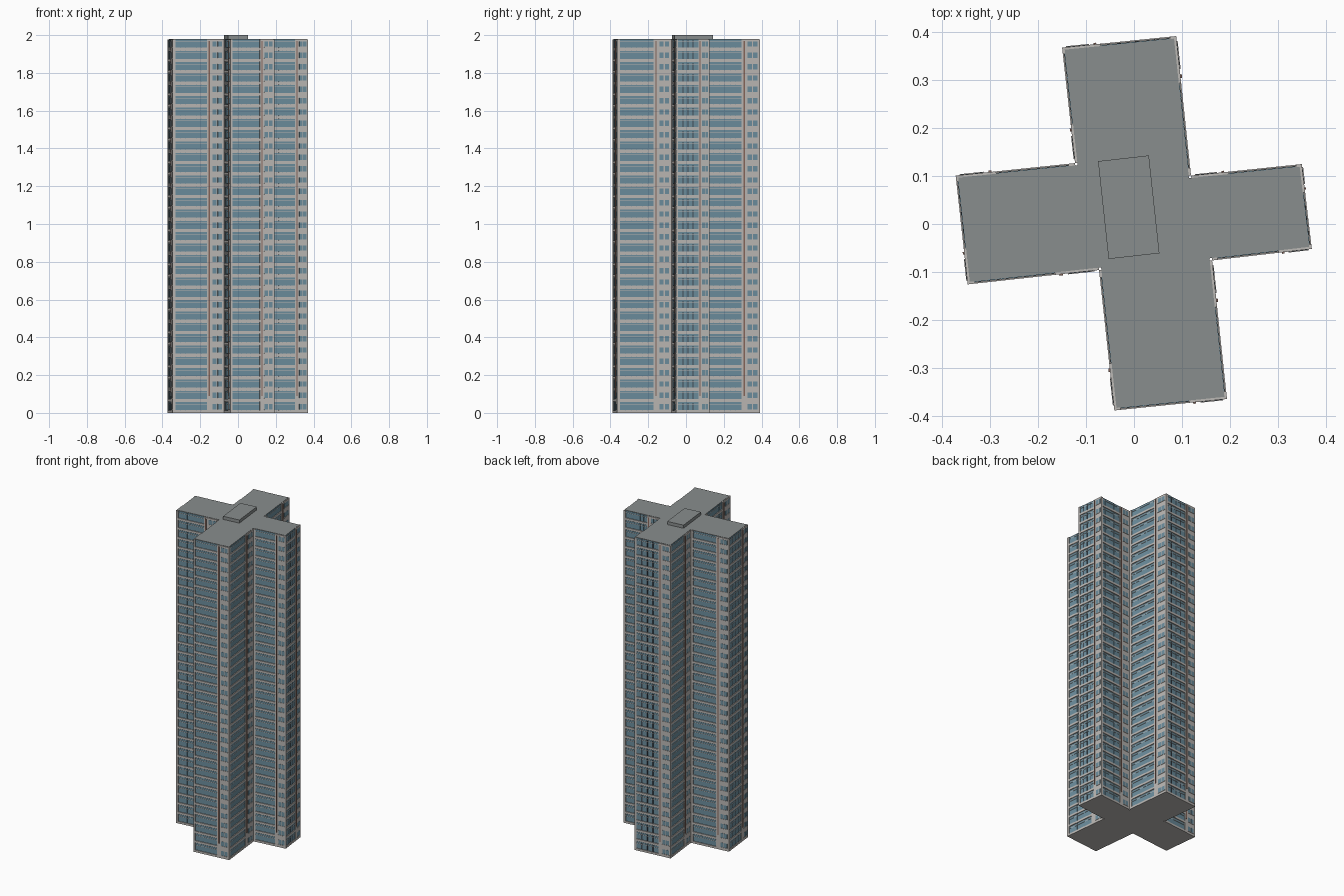
import bpy, bmesh
from mathutils import Vector

if "Cube" in bpy.data.objects:
    bpy.data.objects.remove(bpy.data.objects["Cube"])

FLOORS, PITCH, TOP, DEPTH = 33, 0.06, 1.98, 0.005

# Cross-shaped footprint, counter-clockwise from the south wing
OUTLINE = [Vector(p) for p in [
    (-0.041, -0.389), (0.194, -0.365), (0.163, -0.076), (0.371, -0.052),
    (0.350, 0.125), (0.119, 0.101), (0.088, 0.392), (-0.150, 0.368),
    (-0.123, 0.127), (-0.372, 0.101), (-0.347, -0.126), (-0.073, -0.096)]]
N = len(OUTLINE)


def material(name, rgb):
    m = bpy.data.materials.new(name)
    m.diffuse_color = (*rgb, 1)
    m.use_nodes = True
    m.node_tree.nodes["Principled BSDF"].inputs["Base Color"].default_value = m.diffuse_color
    return m


PALE = material("pale_concrete", (0.50, 0.48, 0.46))
GLASS = material("blue_glass", (0.15, 0.27, 0.34))
DARK = material("dark_frame", (0.05, 0.07, 0.09))
PIPE = material("brown_pipe", (0.24, 0.13, 0.10))
ROOF = material("roof_grey", (0.25, 0.27, 0.27))


def finish(name, bm, mat, floors=1):
    bmesh.ops.recalc_face_normals(bm, faces=bm.faces)
    me = bpy.data.meshes.new(name)
    bm.to_mesh(me)
    bm.free()
    me.materials.append(mat)
    ob = bpy.data.objects.new(name, me)
    bpy.context.collection.objects.link(ob)
    if floors > 1:
        arr = ob.modifiers.new("storeys", 'ARRAY')
        arr.use_relative_offset = False
        arr.use_constant_offset = True
        arr.constant_offset_displace = (0, 0, PITCH)
        arr.count = floors
    return ob


def extrude(bm, pts, z0, z1):
    low = [bm.verts.new((p[0], p[1], z0)) for p in pts]
    high = [bm.verts.new((p[0], p[1], z1)) for p in pts]
    bm.faces.new(low[::-1])
    bm.faces.new(high)
    for i in range(len(pts)):
        j = (i + 1) % len(pts)
        bm.faces.new((low[i], low[j], high[j], high[i]))


def wall(i):
    a, b = OUTLINE[i], OUTLINE[(i + 1) % N]
    d = (b - a).normalized()
    return a, d, Vector((d.y, -d.x)), (b - a).length


def wall_box(bm, i, u0, u1, out, z0, z1, back=-DEPTH - 0.002):
    # Box on wall i: u runs 0..1 along the wall, out is the offset from its outer plane
    a, d, n, length = wall(i)
    p, q = a + d * u0 * length, a + d * u1 * length
    extrude(bm, [p + n * back, q + n * back, q + n * out, p + n * out], z0, z1)


def repeat(name, mat, boxes, floors=1, walls=range(N)):
    bm = bmesh.new()
    for i in walls:
        for box in boxes:
            wall_box(bm, i, *box)
    return finish(name, bm, mat, floors)


# Core, inset behind the facade, and its roof
inset = [OUTLINE[i] - DEPTH * (wall(i)[2] + wall(i - 1)[2]) for i in range(N)]
bm = bmesh.new()
extrude(bm, inset, 0, TOP - 0.006)
finish("tower_core", bm, PALE)
bm = bmesh.new()
extrude(bm, inset, TOP - 0.006, TOP)
finish("roof_slab", bm, ROOF)
bm = bmesh.new()
extrude(bm, [(-0.053, -0.073), (0.053, -0.061), (0.031, 0.143), (-0.075, 0.131)], TOP, 2.0)
finish("roof_plant_room", bm, ROOF)

# Full-height wall panels beside each glazed bay
repeat("wall_panels", PALE, [(0, 0.055, 0, 0, TOP - 0.002),
                             (0.665, 1, 0, 0, TOP - 0.002)])
repeat("drain_pipes", PIPE, [(0.70, 0.725, 0.003, 0.09, TOP - 0.01)])

# One storey of every wall, stacked up the tower
repeat("bay_glass", GLASS, [(0.055, 0.665, -0.0035, 0.014, 0.057)], FLOORS)
repeat("floor_bands", PALE, [(0.055, 0.665, 0.0, 0.0, 0.013)], FLOORS)
repeat("window_rails", PALE, [(0.055, 0.665, -0.002, 0.0445, 0.047)], FLOORS)
repeat("small_windows", GLASS, [(0.775, 0.855, 0.0006, 0.019, 0.047),
                                (0.875, 0.955, 0.0006, 0.019, 0.047)], FLOORS)
repeat("small_window_sills", PALE, [(0.765, 0.965, 0.002, 0.015, 0.018)], FLOORS)

# Mullions: thin ones everywhere, dark wide gaps on the narrow wing ends
ends = [3, 6, 9]
thin = [(u - 0.004, u + 0.004, -0.0025, 0.013, 0.058) for u in (0.16, 0.26, 0.36, 0.46, 0.56)]
repeat("bay_mullions", GLASS, thin, FLOORS, [i for i in range(N) if i not in ends])
gaps = [(u - 0.014, u + 0.014, -0.0025, 0.014, 0.053) for u in (0.2, 0.35, 0.5)]
repeat("bay_dark_gaps", DARK, gaps, FLOORS, ends)
